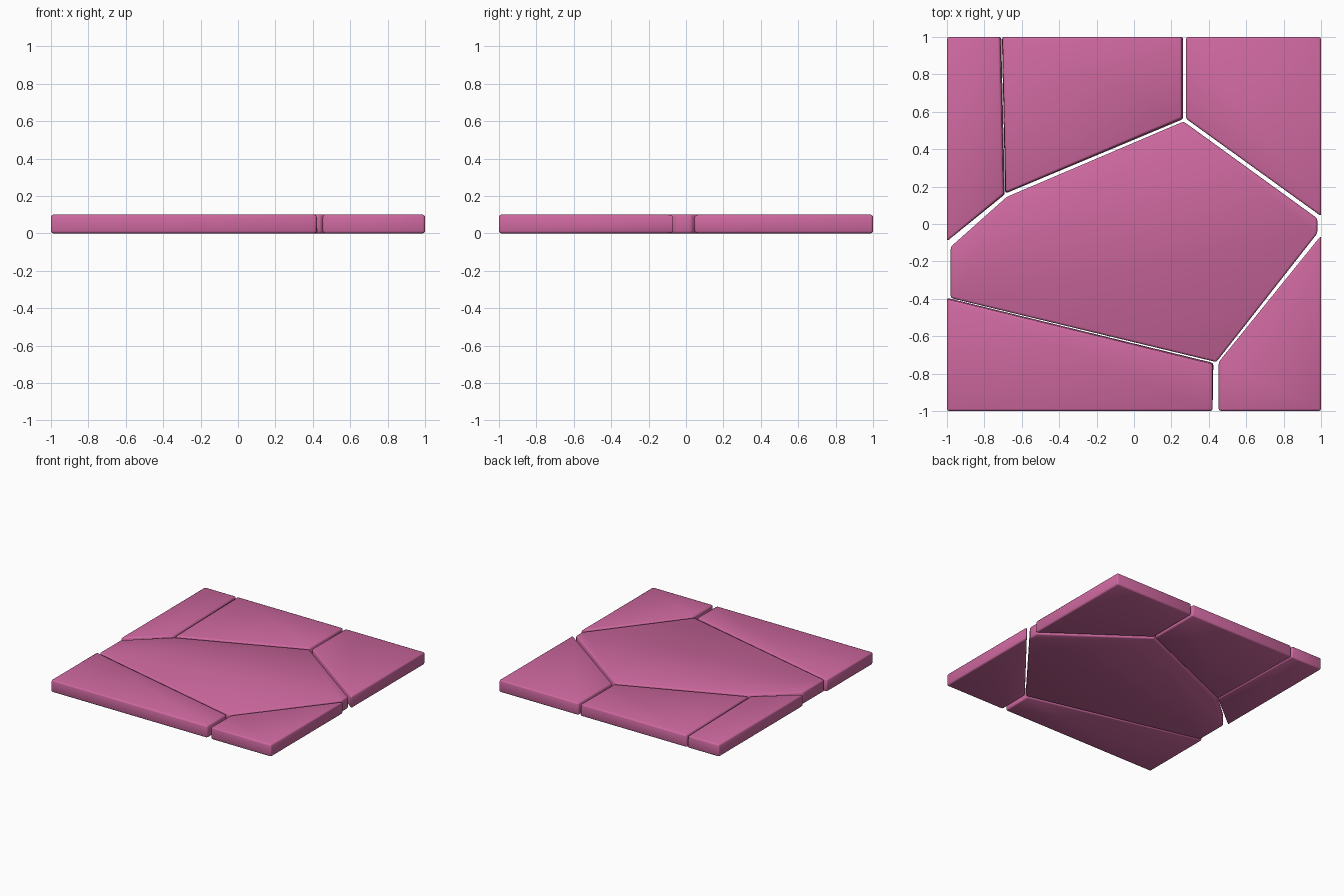
import bpy, bmesh

if "Cube" in bpy.data.objects:
    bpy.data.objects.remove(bpy.data.objects["Cube"])

T = 0.1  # slab thickness

stone = bpy.data.materials.new("pink_stone")
stone.diffuse_color = (0.62, 0.14, 0.35, 1)
stone.use_nodes = True
stone.node_tree.nodes["Principled BSDF"].inputs["Base Color"].default_value = stone.diffuse_color

# Outlines of each fragment, counter-clockwise; "low" shifts a corner's x, y at the base
pieces = {
    "slab_centre": ([(-0.98, -0.122), (-0.98, -0.396), (0.44, -0.738), (0.98, -0.05),
                     (0.98, 0.03), (0.265, 0.548), (-0.68, 0.145)],
                    {}),
    "slab_back_left": ([(-1, 1), (-1, -0.092), (-0.698, 0.158), (-0.717, 1)],
                       {2: (0.008, 0), 3: (0.008, 0)}),
    "slab_back": ([(-0.702, 1), (-0.685, 0.168), (0.256, 0.566), (0.256, 1)],
                  {0: (-0.005, 0), 1: (-0.004, -0.006), 2: (0.008, -0.006), 3: (0.008, 0)}),
    "slab_back_right": ([(0.278, 1), (0.278, 0.563), (1, 0.042), (1, 1)], {}),
    "slab_front_right": ([(0.453, -0.738), (0.453, -1), (1, -1), (1, -0.062)], {}),
    "slab_front_left": ([(-1, -0.402), (-1, -1), (0.42, -1), (0.42, -0.75)],
                        {0: (0, 0.008), 3: (0.005, 0.008)}),
}


def make_piece(name, outline, low):
    bm = bmesh.new()
    top = [bm.verts.new((x, y, T)) for x, y in outline]
    base = []
    for i, (x, y) in enumerate(outline):
        dx, dy = low.get(i, (0, 0))
        base.append(bm.verts.new((x + dx, y + dy, 0)))
    bm.faces.new(top)
    bm.faces.new(base[::-1])
    n = len(outline)
    for i in range(n):
        j = (i + 1) % n
        bm.faces.new((base[i], base[j], top[j], top[i]))
    bmesh.ops.recalc_face_normals(bm, faces=bm.faces)
    # Softly worn edges all round
    bmesh.ops.bevel(bm, geom=bm.edges[:], offset=0.012, segments=2,
                    profile=0.5, affect='EDGES')
    for f in bm.faces:
        f.smooth = True
    mesh = bpy.data.meshes.new(name)
    bm.to_mesh(mesh)
    bm.free()
    mesh.materials.append(stone)
    bpy.context.collection.objects.link(bpy.data.objects.new(name, mesh))


for name, (outline, low) in pieces.items():
    make_piece(name, outline, low)
